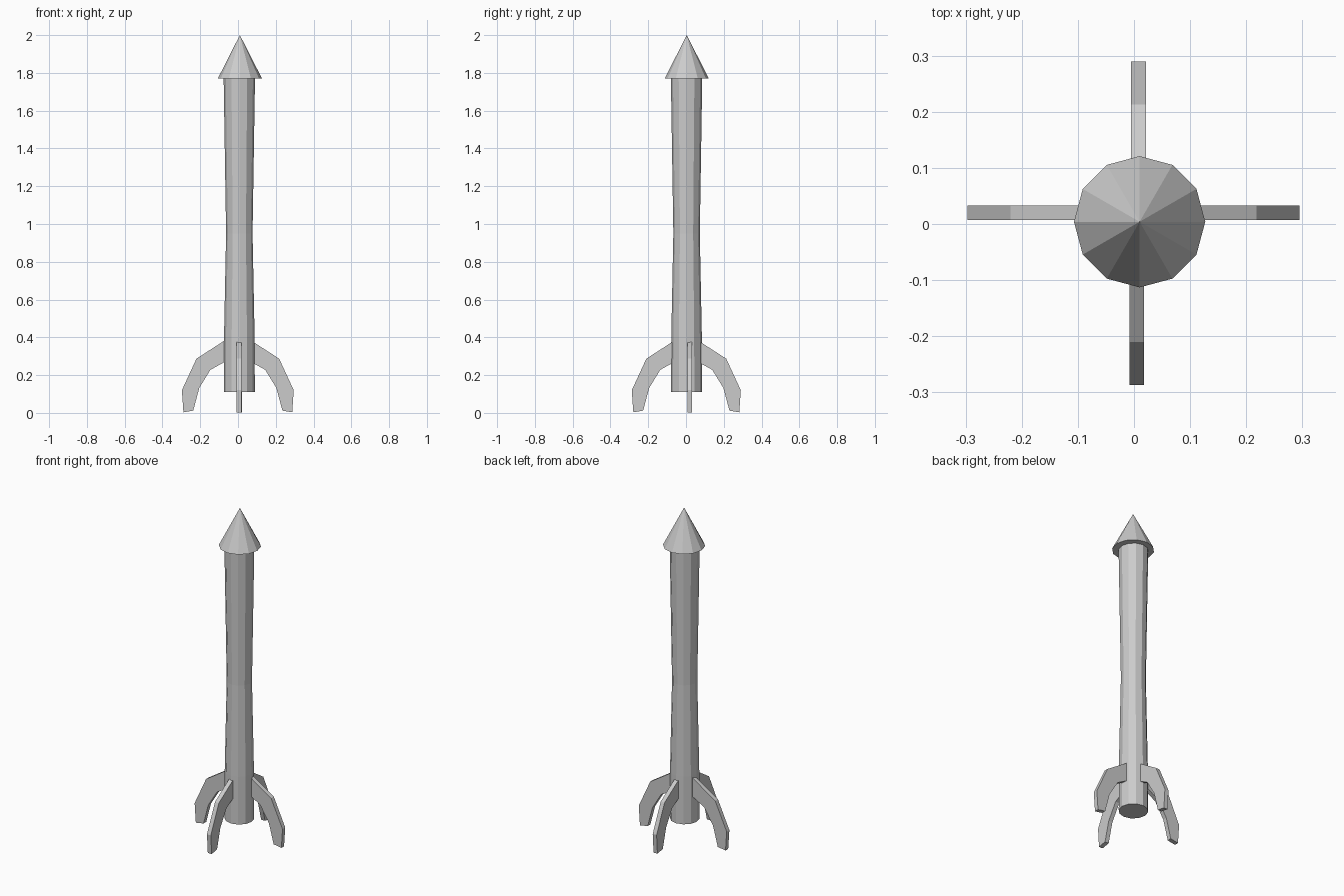
import bpy, bmesh, math
from mathutils import Matrix, Vector

if "Cube" in bpy.data.objects:
    bpy.data.objects.remove(bpy.data.objects["Cube"])


def finish(name, bm):
    bmesh.ops.recalc_face_normals(bm, faces=bm.faces)
    mesh = bpy.data.meshes.new(name)
    bm.to_mesh(mesh)
    bm.free()
    obj = bpy.data.objects.new(name, mesh)
    bpy.context.collection.objects.link(obj)
    return obj


def lathe(name, profile, centre, sides=12):
    """Stack of polygon rings (radius, z), capped; radius 0 makes a tip."""
    bm = bmesh.new()
    rings = []
    for r, z in profile:
        count = sides if r > 0 else 1
        rings.append([bm.verts.new((centre[0] + r * math.cos(math.tau * i / sides),
                                    centre[1] + r * math.sin(math.tau * i / sides), z))
                      for i in range(count)])
    for a, b in zip(rings, rings[1:]):
        for i in range(sides):
            j = (i + 1) % sides
            bm.faces.new((a[i], a[j], b[0]) if len(b) == 1 else (a[i], a[j], b[j], b[i]))
    for ring in (rings[0], rings[-1]):
        if len(ring) > 1:
            bm.faces.new(ring)
    return finish(name, bm)


def fin(name, angle, reach, side, thickness=0.026):
    """Flat curved leg; reach shifts it outward, side shifts it sideways."""
    bm = bmesh.new()
    face = bm.faces.new([bm.verts.new((r + reach, side - thickness / 2, z))
                         for r, z in FIN_PROFILE])
    new = bmesh.ops.extrude_face_region(bm, geom=[face])["geom"]
    bmesh.ops.translate(bm, vec=Vector((0, thickness, 0)),
                        verts=[v for v in new if isinstance(v, bmesh.types.BMVert)])
    bm.transform(Matrix.Rotation(math.radians(angle), 4, 'Z'))
    return finish(name, bm)


FIN_PROFILE = [(0.065, 0.387), (0.22, 0.287), (0.297, 0.12), (0.289, 0.003),
               (0.237, 0.012), (0.205, 0.132), (0.146, 0.228), (0.065, 0.273)]

# Slightly waisted body tube
lathe("body", [(0.082, 0.11), (0.081, 0.40), (0.070, 0.95), (0.083, 1.77)], (0.007, 0.003))

# Overhanging pointed nose
lathe("nose_cone", [(0.117, 1.77), (0, 2.0)], (0.01, 0.004))

# Four landing fins
fin("right_fin", 0, -0.002, 0.020)
fin("back_fin", 90, -0.007, -0.008)
fin("left_fin", 180, 0.0, -0.020)
fin("front_fin", 270, -0.010, 0.005)
